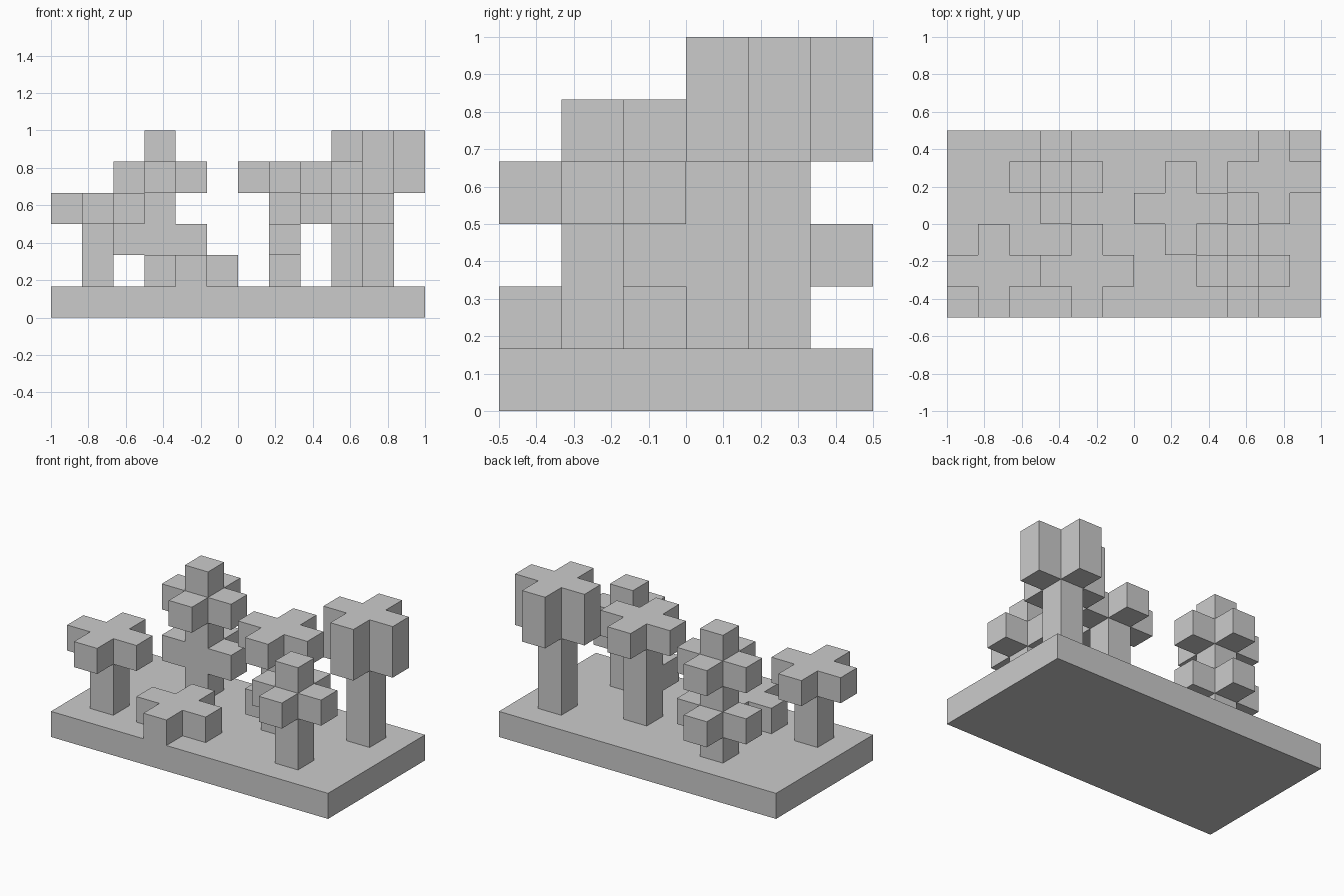
import bpy, bmesh
from mathutils import Vector

if "Cube" in bpy.data.objects:
    bpy.data.objects.remove(bpy.data.objects["Cube"])

U = 1 / 6                       # one block
ORIGIN = Vector((-1, -0.5, 0))
SIDES = [(0, 1), (0, -1), (1, 1), (1, -1), (2, 1), (2, -1)]


def build(name, cells):
    """Merge unit blocks into one closed skin (outer faces only)."""
    bm = bmesh.new()
    for c in cells:
        for axis, s in SIDES:
            n = list(c)
            n[axis] += s
            if tuple(n) in cells:
                continue
            a, b = (axis + 1) % 3, (axis + 2) % 3
            loop = [(0, 0), (1, 0), (1, 1), (0, 1)]
            verts = []
            for p, q in (loop if s > 0 else loop[::-1]):
                v = Vector(c)
                v[axis] += s > 0
                v[a] += p
                v[b] += q
                verts.append(bm.verts.new(ORIGIN + v * U))
            bm.faces.new(verts)
    bmesh.ops.remove_doubles(bm, verts=bm.verts, dist=1e-4)
    bmesh.ops.dissolve_limit(bm, angle_limit=0.01, verts=bm.verts, edges=bm.edges)
    mesh = bpy.data.meshes.new(name)
    bm.to_mesh(mesh)
    bm.free()
    bpy.context.collection.objects.link(bpy.data.objects.new(name, mesh))


def column(i, j, top):
    return {(i, j, k) for k in range(1, top + 1)}


def cross(i, j, k, skip=()):
    arms = [(0, 0), (1, 0), (-1, 0), (0, 1), (0, -1)]
    return {(i + a, j + b, k) for a, b in arms if (a, b) not in skip}


# ground slab
build("base", {(i, j, 0) for i in range(12) for j in range(6)})
# flat-topped tree, front left
build("left_tree", column(1, 1, 3) | cross(1, 1, 3))
# low bush on the ground
build("bush", cross(4, 1, 1))
# two-tier tree, back left (lower tier has no front branch)
build("tiered_tree", column(3, 4, 5) | cross(3, 4, 4) | cross(3, 4, 2, [(0, -1)]))
# middle tree with a single front branch
build("middle_tree", column(7, 3, 4) | cross(7, 3, 4) | {(7, 2, 2)})
# pointed tree, front right
build("front_tree", column(9, 1, 4) | cross(9, 1, 3))
# tall tree with a double-height crown, back right
build("tall_tree", column(10, 4, 5) | cross(10, 4, 4) | cross(10, 4, 5))
